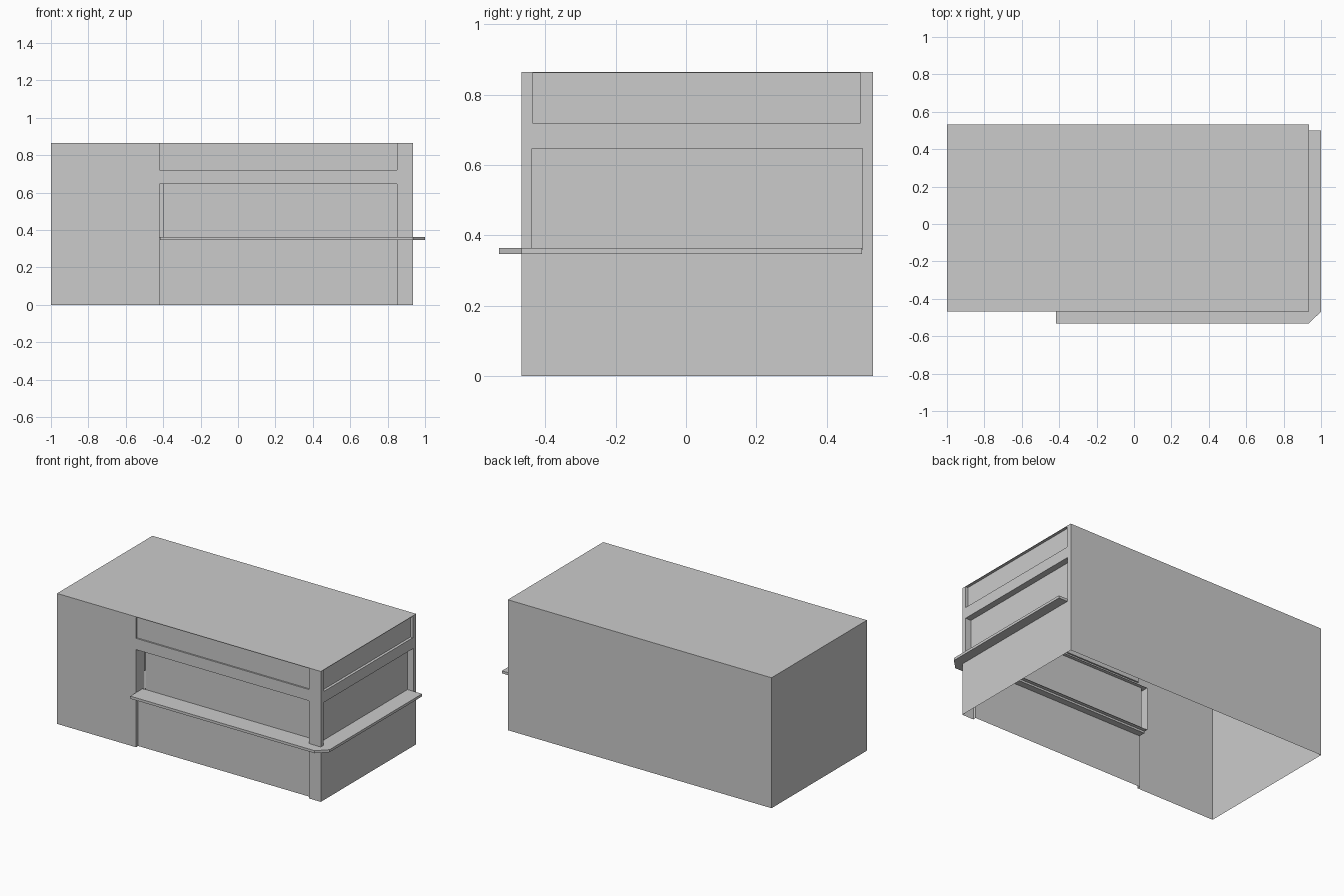
import bpy, bmesh

if "Cube" in bpy.data.objects:
    bpy.data.objects.remove(bpy.data.objects["Cube"])

X0, X1, Y0, Y1, H = -1.0, 0.935, -0.468, 0.532, 0.865
COUNTER_LOW, COUNTER_TOP = 0.347, 0.364


def finish(name, bm):
    bmesh.ops.remove_doubles(bm, verts=bm.verts, dist=1e-5)
    me = bpy.data.meshes.new(name)
    bm.to_mesh(me)
    bm.free()
    ob = bpy.data.objects.new(name, me)
    bpy.context.collection.objects.link(ob)
    return ob


def quad(bm, pts):
    bm.faces.new([bm.verts.new(p) for p in pts])


def wall(name, place, u0, u1, pockets=()):
    """Thin wall stepped back at rectangular pockets (ua, ub, va, vb, depth, closed)."""
    us = sorted({u0, u1, *[p[i] for p in pockets for i in (0, 1)]})
    vs = sorted({0.0, H, *[p[i] for p in pockets for i in (2, 3)]})

    def cell(i, j):
        u, v = (us[i] + us[i + 1]) / 2, (vs[j] + vs[j + 1]) / 2
        for ua, ub, va, vb, d, closed in pockets:
            if ua < u < ub and va < v < vb:
                return d, closed
        return 0.0, True

    bm = bmesh.new()
    for i in range(len(us) - 1):
        for j in range(len(vs) - 1):
            d, closed = cell(i, j)
            a, b, c, e = us[i], us[i + 1], vs[j], vs[j + 1]
            if closed:
                quad(bm, [place(a, c, d), place(b, c, d), place(b, e, d), place(a, e, d)])
            # pocket sides towards the next column and the next row
            if i + 2 < len(us):
                n = cell(i + 1, j)[0]
                if n != d:
                    quad(bm, [place(b, c, d), place(b, c, n), place(b, e, n), place(b, e, d)])
            if j + 2 < len(vs):
                n = cell(i, j + 1)[0]
                if n != d:
                    quad(bm, [place(a, e, d), place(b, e, d), place(b, e, n), place(a, e, n)])
    bmesh.ops.remove_doubles(bm, verts=bm.verts, dist=1e-5)
    bmesh.ops.recalc_face_normals(bm, faces=bm.faces)
    # keep the outer skin facing outwards
    out = place(0, 0, -1)
    base = place(0, 0, 0)
    axis = [out[k] - base[k] for k in range(3)]
    if sum(f.normal[k] * axis[k] * f.calc_area() for f in bm.faces for k in range(3)) < 0:
        bmesh.ops.reverse_faces(bm, faces=bm.faces)
    return finish(name, bm)


# front wall: kick panel, open serving window, shallow sign recess
wall("front_wall", lambda u, v, d: (u, Y0 + d, v), X0, X1, [
    (-0.42, 0.85, 0.0, 0.36, 0.022, True),
    (-0.42, 0.85, 0.36, 0.647, 0.09, False),
    (-0.42, 0.85, 0.722, 0.862, 0.01, True)])

# right wall: window and sign recess
wall("right_wall", lambda u, v, d: (X1 - d, u, v), Y0, Y1, [
    (-0.438, 0.502, 0.36, 0.647, 0.042, True),
    (-0.436, 0.496, 0.72, 0.862, 0.018, True)])

# plain walls and roof; the bottom is open
wall("back_wall", lambda u, v, d: (u, Y1 - d, v), X0, X1)
wall("left_wall", lambda u, v, d: (X0 + d, u, v), Y0, Y1)
bm = bmesh.new()
quad(bm, [(X0, Y0, H), (X1, Y0, H), (X1, Y1, H), (X0, Y1, H)])
finish("roof", bm)

# window pane, leaving a narrow gap at its left
bm = bmesh.new()
y = Y0 + 0.066
quad(bm, [(-0.397, y, 0.36), (0.85, y, 0.36), (0.85, y, 0.647), (-0.397, y, 0.647)])
finish("window_pane", bm)

# counter wrapping the front right corner
outline = [(-0.418, -0.532), (X1, -0.532), (1.0, Y0), (1.0, 0.5),
           (X1 - 0.042, 0.5), (X1 - 0.042, Y0 + 0.066), (-0.418, Y0 + 0.066)]
bm = bmesh.new()
face = bm.faces.new([bm.verts.new((x, y, COUNTER_LOW)) for x, y in outline])
ext = bmesh.ops.extrude_face_region(bm, geom=[face], use_keep_orig=True)
bmesh.ops.translate(bm, vec=(0, 0, COUNTER_TOP - COUNTER_LOW),
                    verts=[g for g in ext["geom"] if isinstance(g, bmesh.types.BMVert)])
bmesh.ops.recalc_face_normals(bm, faces=bm.faces)
finish("counter", bm)
